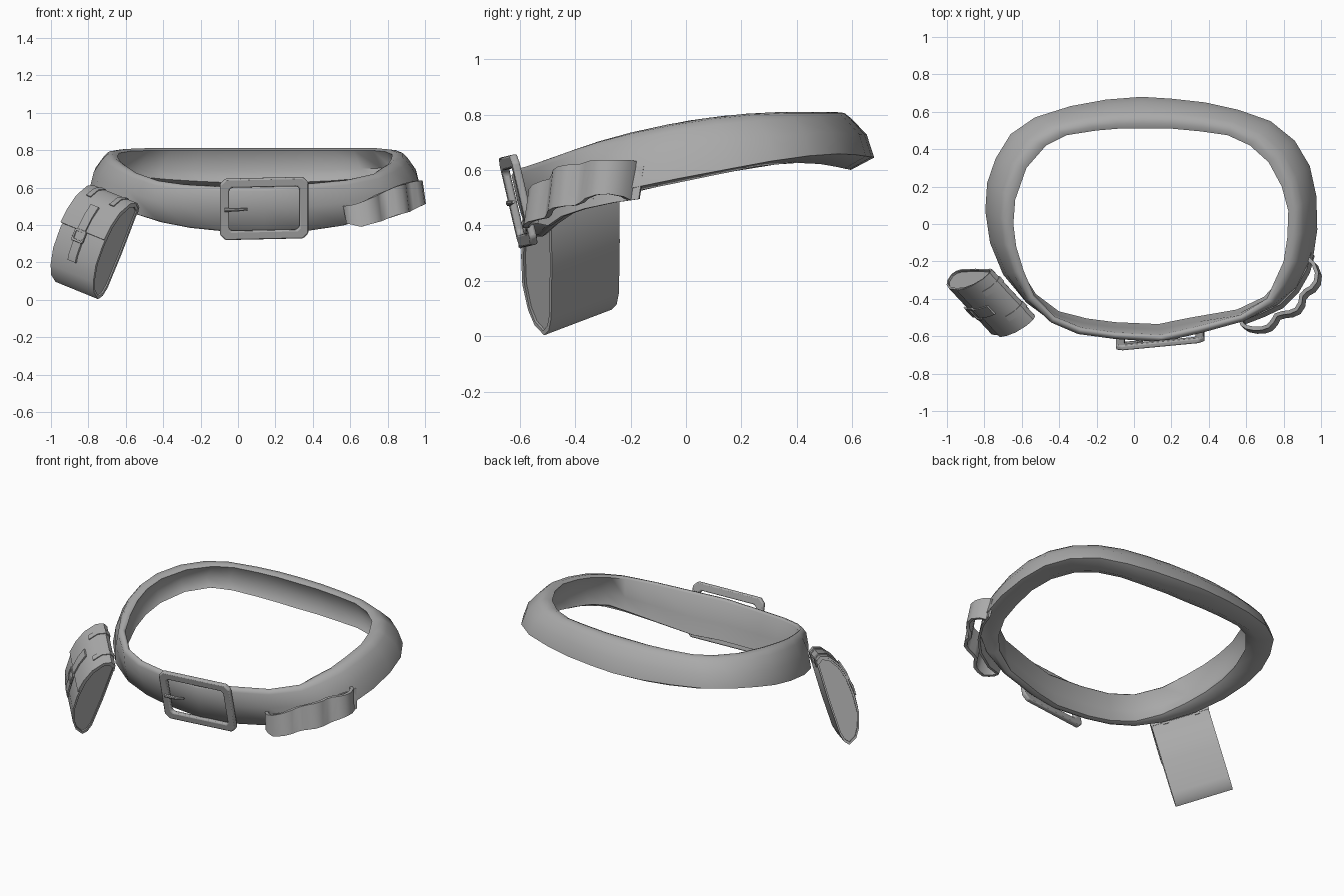
import bpy, bmesh, math
from mathutils import Vector, Matrix

if "Cube" in bpy.data.objects:
    bpy.data.objects.remove(bpy.data.objects["Cube"])

grey = bpy.data.materials.new("grey")
grey.diffuse_color = (0.4, 0.4, 0.4, 1)
grey.use_nodes = True
grey.node_tree.nodes["Principled BSDF"].inputs["Base Color"].default_value = grey.diffuse_color


def interp(x, table):
    """Piecewise linear lookup."""
    if x <= table[0][0]:
        return table[0][1]
    for (a, va), (b, vb) in zip(table, table[1:]):
        if x <= b:
            return va + (vb - va) * (x - a) / (b - a)
    return table[-1][1]


def loft(name, rings, closed=False, bevel=0, angle=40):
    """Skin a row of equal cross-sections, capped when not closed."""
    bm = bmesh.new()
    rows = [[bm.verts.new(p) for p in ring] for ring in rings]
    n = len(rows[0])
    pairs = list(zip(rows, rows[1:])) + ([(rows[-1], rows[0])] if closed else [])
    for a, b in pairs:
        for i in range(n):
            j = (i + 1) % n
            bm.faces.new((a[i], a[j], b[j], b[i]))
    if not closed:
        bm.faces.new(rows[0])
        bm.faces.new(rows[-1])
    bmesh.ops.recalc_face_normals(bm, faces=bm.faces)
    mesh = bpy.data.meshes.new(name)
    bm.to_mesh(mesh)
    bm.free()
    mesh.materials.append(grey)
    ob = bpy.data.objects.new(name, mesh)
    bpy.context.collection.objects.link(ob)
    if bevel:
        mod = ob.modifiers.new("bevel", 'BEVEL')
        mod.width, mod.segments = bevel, 2
    bpy.ops.object.select_all(action='DESELECT')
    bpy.context.view_layer.objects.active = ob
    ob.select_set(True)
    bpy.ops.object.shade_smooth_by_angle(angle=math.radians(angle))
    return ob


def offsets(path, t):
    """Both sides of a 2D path thickened by t."""
    out = []
    for i, p in enumerate(path):
        a, b = Vector(path[max(i - 1, 0)]), Vector(path[min(i + 1, len(path) - 1)])
        d = (b - a).normalized()
        nrm = Vector((d.y, -d.x)) * t / 2
        out.append((Vector(p) + nrm, Vector(p) - nrm))
    return out


def frame(name, matrix, w, h, bar, depth, bevel):
    """Rectangular buckle frame with clipped corners."""
    def corners(hw, hh, c):
        return [(sx * x, sy * y) for sx, sy, pts in (
            (1, 1, ((hw, hh - c), (hw - c, hh))), (-1, 1, ((hw - c, hh), (hw, hh - c))),
            (-1, -1, ((hw, hh - c), (hw - c, hh))), (1, -1, ((hw - c, hh), (hw, hh - c))))
            for x, y in pts]
    rings = []
    for o, i in zip(corners(w / 2, h / 2, bar * 0.6), corners(w / 2 - bar, h / 2 - bar, bar * 0.3)):
        rings.append([matrix @ Vector((p[0], d, p[1])) for p, d in
                      ((o, -depth / 2), (o, depth / 2), (i, depth / 2), (i, -depth / 2))])
    return loft(name, rings, True, bevel)


def axes(origin, x, y, z):
    m = Matrix((x, y, z)).transposed().to_4x4()
    m.translation = origin
    return m


# Belt: widest and narrowest outline seen from above (xo, yo, xi, yi)
outline = [
    (.04, .68, .04, .51), (.2, .67, .2, .51), (.38, .65, .36, .495), (.56, .61, .5, .475),
    (.73, .55, .62, .42), (.86, .445, .72, .33), (.94, .31, .79, .2), (.975, .15, .825, .07),
    (.98, -.03, .82, -.07), (.955, -.2, .8, -.2), (.89, -.34, .75, -.31), (.78, -.445, .69, -.385),
    (.59, -.53, .55, -.455), (.36, -.585, .3, -.5), (.15, -.63, .13, -.535),
    (-.1, -.615, -.1, -.525), (-.3, -.59, -.25, -.505), (-.45, -.535, -.4, -.465),
    (-.59, -.43, -.52, -.37), (-.7, -.27, -.59, -.25), (-.77, -.1, -.63, -.12),
    (-.795, .07, -.645, 0), (-.785, .22, -.635, .13), (-.74, .35, -.575, .3),
    (-.66, .48, -.47, .42), (-.53, .57, -.36, .475), (-.34, .63, -.2, .5), (-.15, .665, -.08, .51)]
top_z = [(-.62, .605), (-.5, .65), (-.4, .69), (-.2, .735), (0, .77), (.2, .795), (.4, .81)]
low_z = [(-.62, .365), (-.59, .385), (-.5, .435), (-.4, .47), (-.2, .52), (0, .555), (.35, .62),
         (.5, .63), (.68, .6)]
rings = []
for xo, yo, xi, yi in outline:
    # The band flares outward at the back and leans inward at the front
    w = interp(yo, [(-.6, 0), (-.35, 1)])
    zt = interp(yo, top_z)
    zb = interp(yo, low_z) - (1 - w) * interp(xo, [(.1, 0), (.35, .03)])
    zo = zb + .008 + interp(yo, [(-.4, 0), (0, .012), (.4, .012), (.62, .037)])
    zi = zb + .01 + .015 * w
    ti, to = .4 + .6 * w, .48 * w
    bo, bi = .6 - .6 * w, 1 - .1 * w
    low = .8 - .3 * w
    section = [(bo, zo), ((to + bo) / 2 - .08, (zt + zo) / 2), (to, zt - .025),
               (to + (ti - to) * .3, zt - .004), (to + (ti - to) * .7, zt), (ti, zt - .012),
               (.7 - .03 * w, zb + (zt - zb) * .42), (bi, zi), (low, zb)]
    rings.append([(xo + (xi - xo) * f, yo + (yi - yo) * f, z) for f, z in section])
loft("belt", rings, True, angle=65)

# Main buckle and its prong
up = Vector((0, -.075, .32)).normalized()
side = Vector((.475, .045, .012))
side = (side - up * side.dot(up)).normalized()
buckle = axes((.14, -.606, .488), side, up.cross(side), up)
frame("buckle", buckle, .475, .335, .048, .028, .008)
loft("buckle_prong", [[buckle @ Vector((x, y + r * math.cos(a), r * math.sin(a)))
                       for a in [k * math.tau / 8 for k in range(8)]]
                      for x, y, r in ((-.215, -.014, .011), (-.15, -.016, .01), (-.09, -.008, .006))])

# Looped holder on the right: wavy strip and flat backing
loop_top = [(.57, .5), (.63, .507), (.7, .535), (.75, .56), (.85, .605), (.93, .63), (.97, .637)]
loop_low = [(.57, .41), (.65, .39), (.75, .42), (.83, .45), (.9, .47), (.99, .515)]


def upright_strip(name, path, t, shrink):
    rings = []
    for (x, y), (a, b) in zip(path, offsets(path, t)):
        zt, zb = interp(x, loop_top) - shrink, interp(x, loop_low)
        k = .009
        rings.append([(a.x - k, a.y + k, zt), (b.x - k, b.y + k, zt),
                      (b.x + k, b.y - k, zb), (a.x + k, a.y - k, zb)])
    loft(name, rings, angle=50)


upright_strip("holder_loops", [
    (.58, -.525), (.587, -.545), (.61, -.56), (.65, -.568), (.69, -.567), (.725, -.555), (.75, -.527),
    (.768, -.495), (.8, -.485), (.84, -.48), (.875, -.465), (.897, -.43), (.903, -.39), (.925, -.365),
    (.955, -.348), (.98, -.315), (.986, -.27), (.967, -.22), (.94, -.195)], .02, 0)
upright_strip("holder_backing", [(.58, -.522), (.68, -.484), (.785, -.435), (.865, -.355),
                                 (.925, -.25), (.95, -.16)], .014, .02)

# Pouch on the left, in its own width / outward / height directions
W = Vector((.228, -.245, -.093))
H = Vector((.368, 0, .93)).normalized()
N = W.cross(H).normalized()
B = Vector((-.715, -.487, .018))


def pouch_point(u, n, h):
    return B - W * u + N * n + H * h


profile = [(0, .05), (.012, .0), (.036, -.026), (.085, .0), (.118, .05), (.147, .14), (.153, .25),
           (.143, .36), (.117, .44), (.07, .505), (.03, .52), (0, .5), (-.004, .25)]
small = [(.07 + (n - .07) * .86, .24 + (h - .24) * .94) for n, h in profile]
loft("pouch", [[pouch_point(u, n, h) for n, h in p] for u, p in
               ((.03, small), (0, small), (0, profile), (.5, profile), (1, profile),
                (1, small), (.97, small))], angle=62)


def pouch_strip(name, path, t, u0, u1):
    loft(name, [[pouch_point(u0, *a), pouch_point(u1, *a), pouch_point(u1, *b), pouch_point(u0, *b)]
                for a, b in offsets(path, t)])


pouch_strip("pouch_flap", [(.002, .47), (.008, .508), (.032, .524), (.073, .51), (.122, .444),
                           (.148, .362), (.158, .28)], .01, -.01, 1.01)
pouch_strip("pouch_strap", [(.138, .43), (.156, .362), (.165, .28), (.161, .22), (.156, .14),
                            (.147, .11)], .01, .42, .6)
for i, u in enumerate((.2, .74)):
    pouch_strip("belt_hanger_%d" % (i + 1), [(-.002, .46), (.002, .512), (.032, .53), (.076, .515),
                                             (.115, .465)], .008, u, u + .1)
frame("pouch_buckle", axes(pouch_point(.51, .168, .25), W.normalized(), -N, H), .09, .07, .013, .01, .002)
